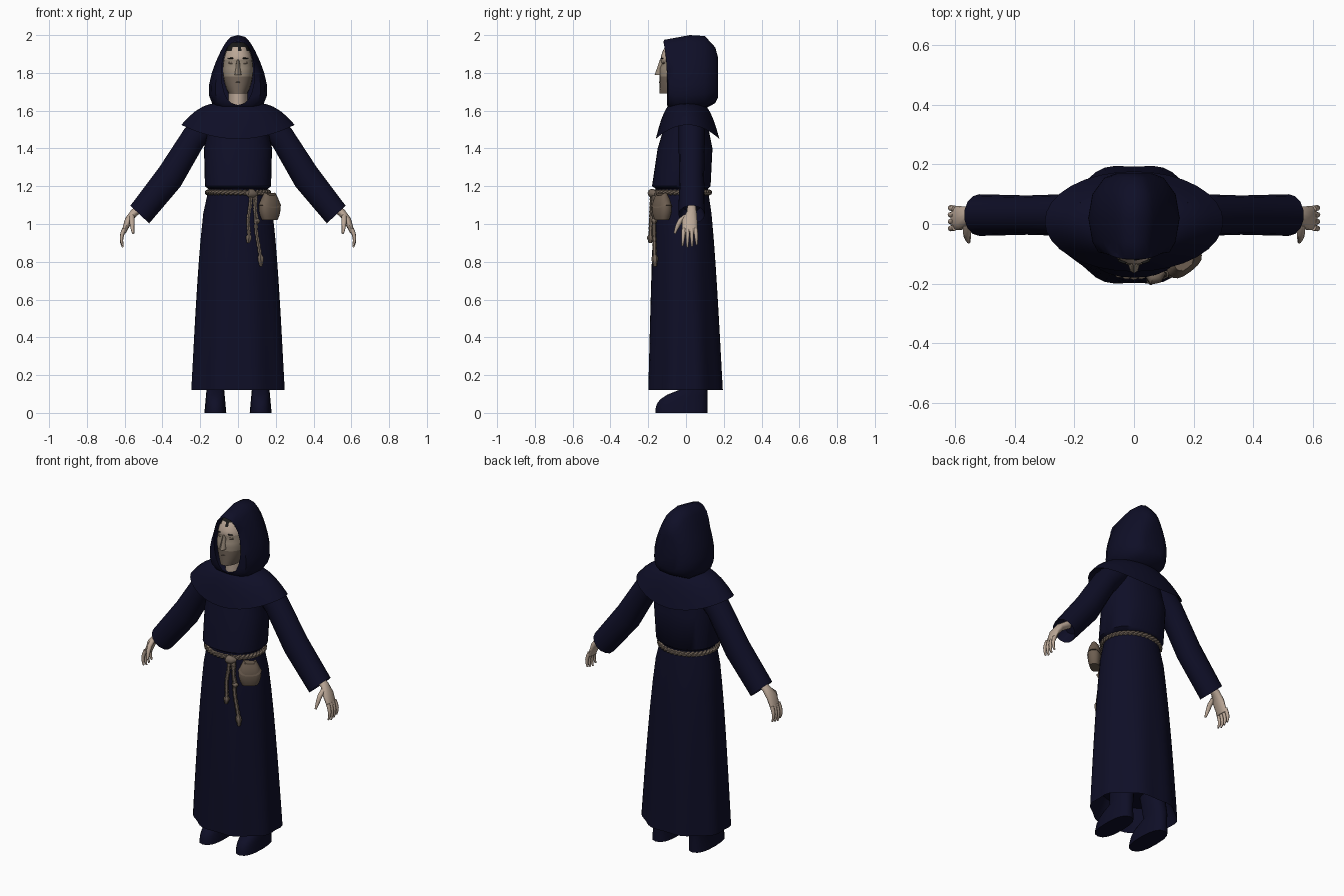
import bpy, bmesh
from math import sin, cos, pi, tau, sqrt, copysign, radians
from mathutils import Vector

cube = bpy.data.objects.get("Cube")
if cube:
    bpy.data.objects.remove(cube)


def material(name, red, green, blue):
    mat = bpy.data.materials.new(name)
    mat.use_nodes = True
    mat.diffuse_color = (red, green, blue, 1)
    shader = mat.node_tree.nodes["Principled BSDF"]
    shader.inputs["Base Color"].default_value = mat.diffuse_color
    shader.inputs["Roughness"].default_value = .9
    return mat


ROBE = material("navy cloth", .0045, .0045, .02)
SKIN = material("pale skin", .5, .39, .31)
FACE = material("face skin", .31, .25, .19)
STUBBLE = material("shaded skin", .17, .13, .1)
HAIR = material("dark hair", .01, .01, .01)
ROPE = material("rope", .17, .13, .1)
LEATHER = material("pouch leather", .15, .11, .08)


def loft(name, rings, mat, cyclic=False, mirror=False):
    """Skin a list of equal-length closed rings and cap the ends."""
    bm = bmesh.new()
    loops = [[bm.verts.new(point) for point in ring] for ring in rings]
    pairs = list(zip(loops, loops[1:]))
    if cyclic:
        pairs.append((loops[-1], loops[0]))
    else:
        bm.faces.new(loops[0])
        bm.faces.new(loops[-1])
    for low, high in pairs:
        for i in range(len(low)):
            bm.faces.new((low[i - 1], low[i], high[i], high[i - 1]))
    bmesh.ops.recalc_face_normals(bm, faces=bm.faces)
    mesh = bpy.data.meshes.new(name)
    bm.to_mesh(mesh)
    bm.free()
    mesh.materials.append(mat)
    mesh.shade_smooth()
    mesh.set_sharp_from_angle(angle=radians(50))
    part = bpy.data.objects.new(name, mesh)
    bpy.context.collection.objects.link(part)
    if mirror:
        part.modifiers.new("Mirror", "MIRROR")
    return part


def mix(start, end, t):
    return start + (end - start) * t


def steps(count):
    return [i / count for i in range(count + 1)]


def oval(z, width, front, back, x=0, sides=32, power=1, drop=0, fold=0):
    """Level oval ring; drop lowers front and back, fold ripples the cloth."""
    ring = []
    for i in range(sides):
        angle = tau * i / sides
        c, s = cos(angle), sin(angle)
        ripple = 1 - fold * (1 + cos(8 * angle))
        across = copysign(abs(c) ** power, c) * width
        along = copysign(abs(s) ** power, s) * (front + back) / 2
        ring.append(Vector((x + across * ripple, (back - front) / 2 + along * ripple,
                            z - drop * s * s)))
    return ring


def tube(name, path, radii, mat, ref=(0, 1, 0), axis=None, sides=8, **options):
    """Sweep an oval along a path; each radius is one value or (along ref, across)."""
    path = [Vector(point) for point in path]
    cyclic = options.get("cyclic", False)
    rings = []
    for i, point in enumerate(path):
        ahead = path[(i + 1) % len(path)] if cyclic else path[min(i + 1, len(path) - 1)]
        behind = path[i - 1] if i or cyclic else point
        course = Vector(axis) if axis else ahead - behind
        across = course.cross(Vector(ref)).normalized()
        along = across.cross(course).normalized()
        radius = radii[i] if isinstance(radii, list) else radii
        wide, thin = radius if isinstance(radius, tuple) else (radius, radius)
        rings.append([point + along * wide * cos(tau * k / sides)
                      + across * thin * sin(tau * k / sides) for k in range(sides)])
    return loft(name, rings, mat, **options)


# Skirt: flares to the hem with growing folds, hollow underneath
def skirt_ring(t):
    return oval(mix(1.19, .12, t), mix(.155, .26, t ** .6), mix(.16, .21, t ** .7),
                mix(.115, .205, t ** .7), sides=48, fold=.03 * t)


loft("skirt", [oval(.25, .2, .16, .16, sides=48)]
     + [skirt_ring(t) for t in reversed(steps(8))], ROBE)

# Torso, blousing over the belt
loft("torso", [oval(1.18, .15, .15, .11), oval(1.2, .175, .18, .13, power=.85),
               oval(1.4, .18, .15, .14, power=.85), oval(1.6, .14, .09, .1)], ROBE)


# Shoulder cape, with its hem tucked under
def cape_ring(t):
    return oval(1.64 - .115 * t * t, mix(.11, .3, t), mix(.09, .16, t),
                mix(.1, .177, t), drop=mix(.01, .075, t))


loft("shoulder_cape", [oval(1.56, .2, .12, .13, drop=.05)]
     + [cape_ring(t) for t in reversed(steps(5))], ROBE)


# Hood: egg outlines from back to front, turning in at the face opening
def egg(y, width, bottom, top, power, taper):
    ring = []
    for i in range(20):
        s, t = sin(tau * i / 20), (1 + cos(tau * i / 20)) / 2
        x = copysign(abs(s) ** power, s) * width * (1 + taper * (.3 - .8 * t))
        peak = .02 * t ** 4 if y < -.08 else 0
        ring.append((x, y - peak, mix(bottom, top, t)))
    return ring


def hood_shell(y, width, bottom, top):
    return egg(y, width, bottom, top, power=.6, taper=1)


def hood_opening(y):
    return egg(y, .088, 1.63, 1.965, power=.8, taper=0)


loft("hood", [hood_shell(.17, .06, 1.67, 1.88), hood_shell(.155, .1, 1.64, 1.935),
              hood_shell(.1, .14, 1.61, 1.995), hood_shell(.02, .154, 1.6, 2),
              hood_shell(-.06, .14, 1.6, 1.985), hood_shell(-.095, .12, 1.62, 1.975),
              hood_opening(-.1), hood_opening(-.03)], ROBE)

# Head: shaded jaw, sunken eyes, dark hairline
rings = []
for t in steps(12):
    socket = .01 if .55 < t < .65 else 0
    rings.append(oval(mix(1.69, 1.96, t), .08 * sqrt(sin(pi * mix(.12, .92, t))),
                      .14 - .05 * t ** 6 - socket, .05, sides=24, power=.9))
head = loft("head", rings, FACE)
for mat in (STUBBLE, HAIR, SKIN):
    head.data.materials.append(mat)
for i, face in enumerate(head.data.polygons):
    height = face.center.z
    jagged = i % 3 == 0 or abs(face.center.x) > .04
    if height < 1.78:
        face.material_index = 1
    elif height > 1.93 or height > 1.91 and jagged:
        face.material_index = 2
    elif height > 1.88:
        face.material_index = 3
loft("neck", [oval(z, .05, .09, .05) for z in (1.6, 1.7)], SKIN)
loft("nose", [oval(mix(1.87, 1.79, t), mix(.007, .018, t), mix(.138, .166, t), -.11, sides=8)
              for t in steps(3)], FACE)


def face_strip(name, x, y, z, length, thickness, mat, **options):
    path = [(x + length * u, y + .008 * u * u, z) for u in (-1, 0, 1)]
    tube(name, path, [(.004, thickness / 2), (.004, thickness), (.004, thickness / 2)],
         mat, **options)


face_strip("eyes", .033, -.122, 1.853, .017, .007, STUBBLE, mirror=True)
face_strip("eyebrows", .033, -.13, 1.877, .02, .004, HAIR, mirror=True)
face_strip("mouth", 0, -.139, 1.75, .025, .005, STUBBLE)

# Sleeves, hollow at the cuff
tube("sleeves", [(.14, .03, 1.56), (.235, .03, 1.455), (.36, .03, 1.25), (.52, .03, 1.05),
                 (.47, .03, 1.1)], [.07, .07, (.066, .078), .07, .05], ROBE,
     axis=(.16, 0, -.17), sides=14, mirror=True)

# Hands: flat palms, four curled fingers and a thumb
tube("palms", [(.49, .03, 1.1), (.55, .03, 1.06), (.58, .02, 1.02), (.605, .02, .955)],
     [.022, (.027, .021), (.04, .02), (.04, .012)], SKIN, sides=12, mirror=True)
for k, finger in enumerate(("index", "middle", "ring", "little")):
    length = .1 - .008 * abs(k - 1.2)
    path = [(.602 + .015 * sin(2.6 * t), mix(-.012, -.018, t) + k * mix(.021, .025, t),
             .975 - length * t) for t in steps(4)]
    tube(finger + "_fingers", path, [mix(.011, .005, t * t) for t in steps(4)],
         SKIN, mirror=True)
tube("thumbs", [(.562 - .007 * t * t, -.06 * sqrt(t), mix(1.04, .95, t)) for t in steps(4)],
     [mix(.014, .006, t * t) for t in steps(4)], SKIN, ref=(1, 0, 0), mirror=True)

# Shoes, rising into the lower legs
shoe = [oval(.12 * t, mix(.058, .047, t), mix(.162, .04, t ** 3), .115, x=.12,
             sides=16, power=.8) for t in steps(5)]
loft("shoes", shoe + [oval(.3, .055, .05, .1, x=.1, sides=16, power=.8)], ROBE, mirror=True)

# Twisted rope belt
for strand in ("first", "second"):
    path = []
    for t in steps(160)[:-1]:
        angle = tau * t
        twist = 20 * angle + (pi if strand == "second" else 0)
        swell = 1 + .045 * cos(twist)
        path.append((.16 * swell * cos(angle), .148 * swell * sin(angle) - .025,
                     1.167 + .007 * sin(twist)))
    tube(strand + "_belt_strand", path, .009, ROPE, ref=(0, 0, 1), sides=6, cyclic=True)


# Hanging rope ends, lying on the front of the skirt
def hanging_rope(name, top_x, end_x, end_z):
    path, radii = [], []
    for i, t in enumerate(steps(24)):
        x, z = mix(top_x, end_x, t), mix(1.165, end_z, t)
        width, depth = .255 - .06 * z, .2 - .018 * z
        y = -.012 - depth * sqrt(1 - (x / width) ** 2)
        path.append((x + .004 * sin(9 * t), y, z))
        end_knot = i in (21, 22)
        radii.append(.017 if end_knot else .009 + .003 * (i % 2))
    tube(name, path, radii, ROPE, sides=6)


hanging_rope("short_rope_end", .065, .052, .9)
hanging_rope("long_rope_end", .08, .12, .775)
hanging_rope("rope_loop", .088, .098, 1)
tube("belt_knot", [(.045, -.17, 1.163), (.06, -.18, 1.163), (.08, -.175, 1.16),
                   (.1, -.16, 1.157)], [.01, .024, .024, .01], ROPE)


# Belt pouch with a flap, turned to follow the waist
def pouch_ring(z, width, drop=0):
    return oval(z, width, width * .6, width * .6, sides=16, power=.75, drop=drop)


body = [pouch_ring(mix(-.06, .07, t), .062 * sin(pi * mix(.2, .85, t)) ** .6)
        for t in steps(7)]
flap = [pouch_ring(mix(.02, .084, t), mix(.065, .034, t), drop=.018) for t in steps(2)]
for part in (loft("pouch", body, LEATHER), loft("pouch_flap", flap, LEATHER)):
    part.location = (.168, -.128, 1.082)
    part.rotation_euler.z = radians(38)
